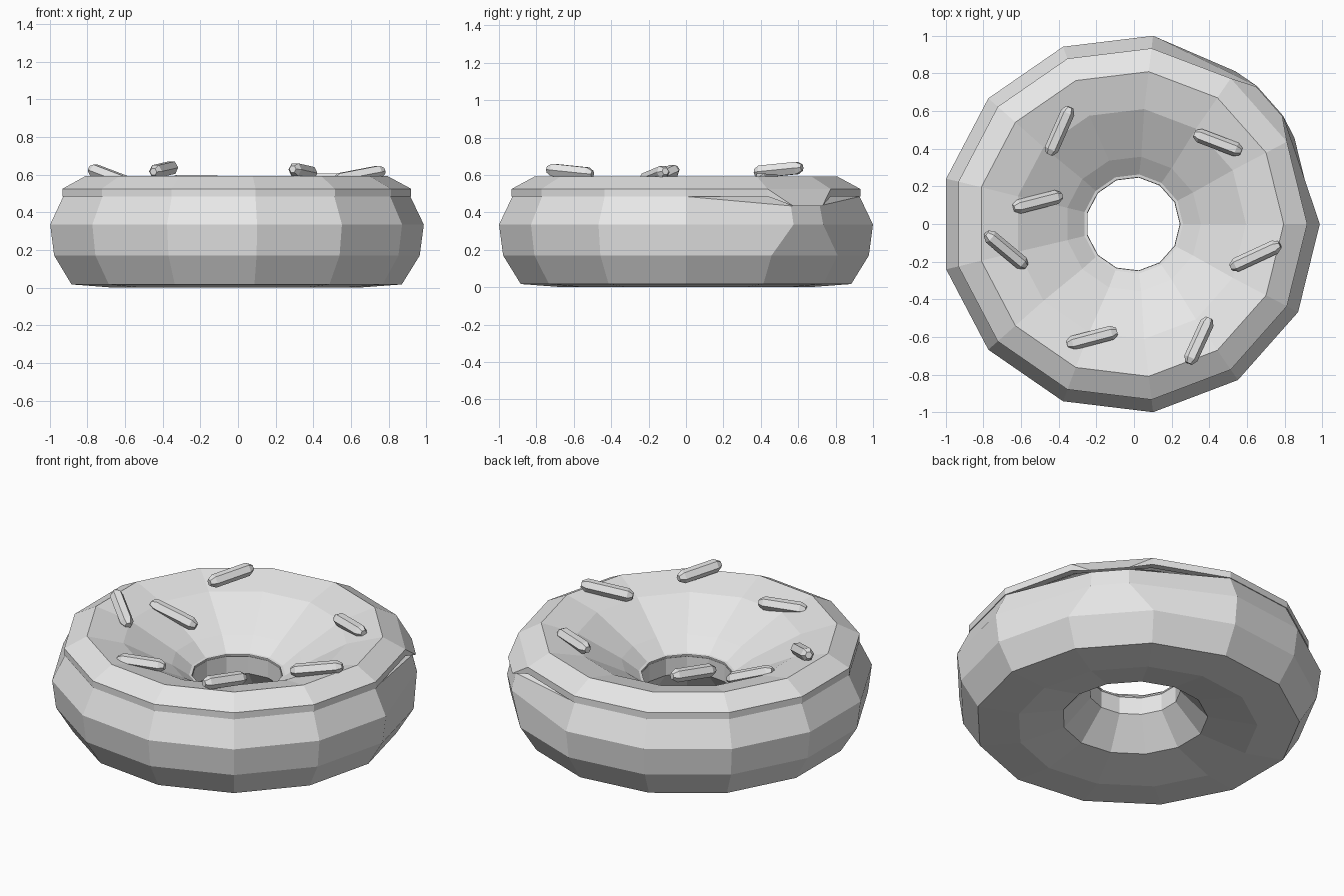
import bpy
import bmesh
from math import cos, sin, tau, radians
from mathutils import Vector

old = bpy.data.objects.get("Cube")
if old:
    bpy.data.objects.remove(old)

SIDES = 13

grey = bpy.data.materials.new("plain_grey")
grey.use_nodes = True
grey.diffuse_color = (0.8, 0.8, 0.8, 1)
grey.node_tree.nodes["Principled BSDF"].inputs["Base Color"].default_value = (0.8, 0.8, 0.8, 1)


def finish(name, bm):
    bmesh.ops.recalc_face_normals(bm, faces=bm.faces)
    mesh = bpy.data.meshes.new(name)
    bm.to_mesh(mesh)
    bm.free()
    mesh.materials.append(grey)
    obj = bpy.data.objects.new(name, mesh)
    bpy.context.collection.objects.link(obj)
    return obj


def polar(radius, angle, z):
    # The inner rings sit slightly to the side of the outer ones
    shift = -0.02 if radius > 0.5 else -0.005
    return Vector((radius * cos(angle) + shift, radius * sin(angle), z))


def revolve(bm, profile):
    """Spin a closed profile of (radius, z) points into a faceted ring."""
    rings = [[bm.verts.new(polar(r, tau * i / SIDES, z)) for i in range(SIDES)]
             for r, z in profile]
    for k, ring in enumerate(rings):
        above = rings[(k + 1) % len(rings)]
        for i in range(SIDES):
            j = (i + 1) % SIDES
            bm.faces.new((ring[i], ring[j], above[j], above[i]))
    return rings


# The drip covers the side between the second and third corners
DRIP = {1: radians(35.3), 2: radians(47.5)}

# Dough ring, pinched under the drip
bm = bmesh.new()
dough = [(0.25, 0.33), (0.25, 0.215), (0.4, 0.05), (0.66, 0.0), (0.89, 0.017),
         (0.985, 0.17), (1.007, 0.335), (0.935, 0.485),
         (0.8, 0.53), (0.6, 0.47), (0.38, 0.35)]
rings = revolve(bm, dough)
for corner, angle in DRIP.items():
    rings[6][corner].co = polar(0.995, angle, 0.335)
    rings[7][corner].co = polar(0.97, angle, 0.435)
finish("dough", bm)

# Icing shell with a lip round the outside
bm = bmesh.new()
icing = [(0.94, 0.485), (0.94, 0.525), (0.815, 0.592), (0.615, 0.54),
         (0.36, 0.40), (0.248, 0.32), (0.26, 0.31), (0.38, 0.37),
         (0.61, 0.5), (0.8, 0.55), (0.9, 0.485)]
rings = revolve(bm, icing)
lip, top = rings[0], rings[1]

# One drip pulled down from the lip
bm.faces.remove(bm.faces.get((lip[1], lip[2], top[2], top[1])))
a, b = [bm.verts.new(polar(0.99, angle, 0.435)) for angle in DRIP.values()]
bm.faces.new((top[1], a, b, top[2]))
bm.faces.new((top[1], lip[1], a))
bm.faces.new((top[2], b, lip[2]))
bm.faces.new((lip[1], lip[2], b, a))
finish("icing", bm)


def sprinkle(name, start, end):
    """Six-sided rod with tapered ends between two points."""
    start, end = Vector(start), Vector(end)
    axis = (end - start).normalized()
    side = axis.cross(Vector((0, 0, 1))).normalized()
    up = side.cross(axis)
    bm = bmesh.new()
    rings = []
    for centre, r in ((start, 0.02), (start + axis * 0.03, 0.038),
                      (end - axis * 0.03, 0.038), (end, 0.02)):
        rings.append([bm.verts.new(centre + r * (side * cos(tau * i / 6) + up * sin(tau * i / 6)))
                      for i in range(6)])
    for low, high in zip(rings, rings[1:]):
        for i in range(6):
            j = (i + 1) % 6
            bm.faces.new((low[i], low[j], high[j], high[i]))
    bm.faces.new(rings[0])
    bm.faces.new(rings[-1])
    finish(name, bm)


# Sprinkles scattered over the icing
ENDS = [
    ((-0.45, 0.37, 0.615), (-0.34, 0.62, 0.64)),
    ((0.32, 0.48, 0.57), (0.57, 0.385, 0.575)),
    ((-0.64, 0.085, 0.55), (-0.385, 0.15, 0.455)),
    ((-0.785, -0.05, 0.63), (-0.575, -0.225, 0.55)),
    ((0.515, -0.23, 0.57), (0.775, -0.11, 0.62)),
    ((-0.355, -0.64, 0.565), (-0.09, -0.57, 0.565)),
    ((0.29, -0.74, 0.63), (0.4, -0.5, 0.605)),
]
for n, (start, end) in enumerate(ENDS, 1):
    sprinkle(f"sprinkle_{n}", start, end)
